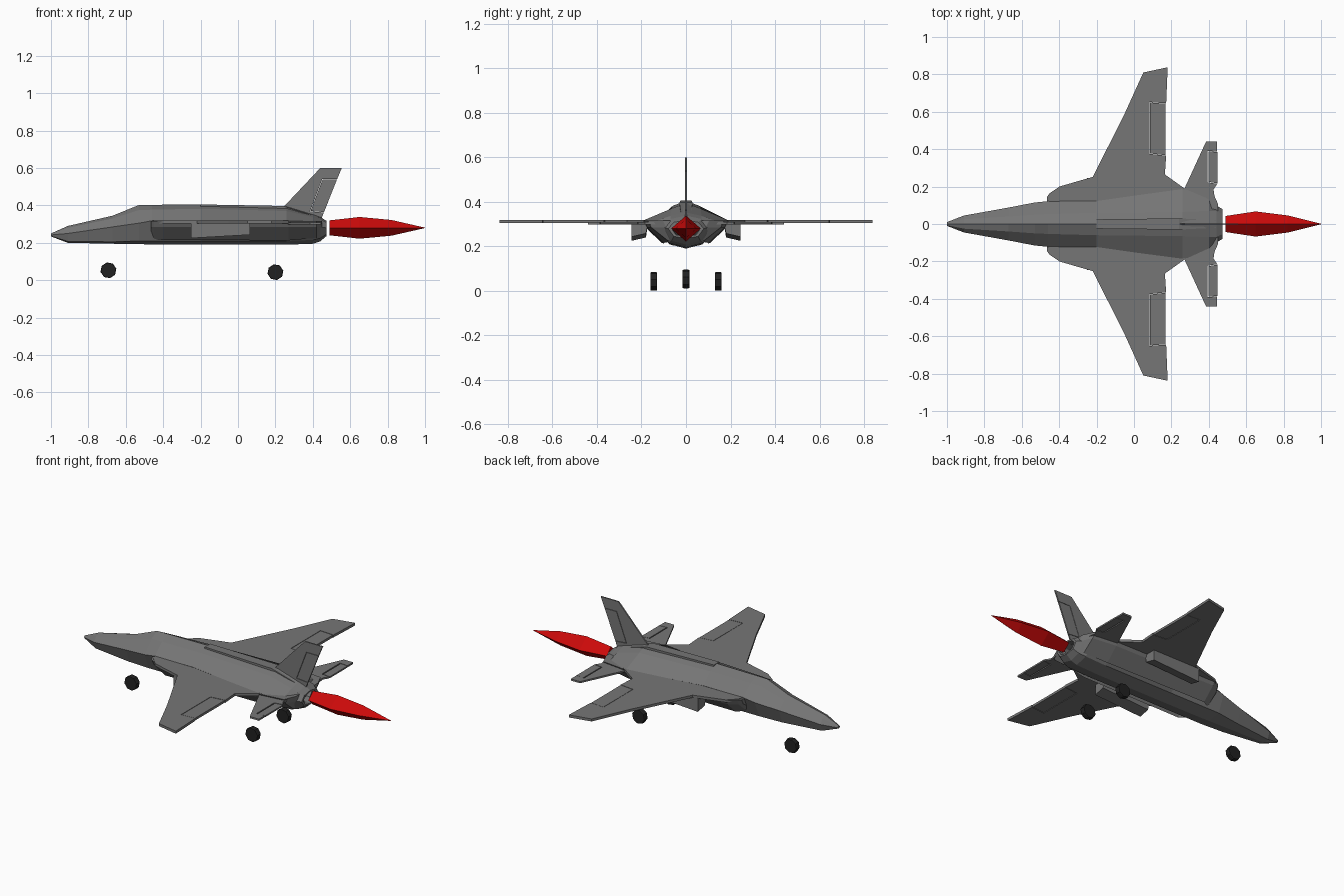
import bpy, bmesh
from math import pi, cos, sin
from mathutils import Vector

if "Cube" in bpy.data.objects:
    bpy.data.objects.remove(bpy.data.objects["Cube"])


def material(name, color):
    m = bpy.data.materials.new(name)
    m.diffuse_color = color
    m.use_nodes = True
    m.node_tree.nodes["Principled BSDF"].inputs["Base Color"].default_value = m.diffuse_color
    return m


grey = material("airframe_grey", (.18, .18, .18, 1))
black = material("tyre_black", (.015, .015, .015, 1))
red = material("flame_red", (.6, .003, .003, 1))


def loft(name, rings, mat=grey, mirror=False):
    """Skin equal-length closed rings of (x, y, z) and cap both ends."""
    bm = bmesh.new()
    loops = [[bm.verts.new(p) for p in r] for r in rings]
    n = len(rings[0])
    for a, b in zip(loops, loops[1:]):
        for i in range(n):
            j = (i + 1) % n
            bm.faces.new((a[i], a[j], b[j], b[i]))
    bm.faces.new(loops[0])
    bm.faces.new(loops[-1])
    bmesh.ops.recalc_face_normals(bm, faces=bm.faces)
    me = bpy.data.meshes.new(name)
    bm.to_mesh(me)
    bm.free()
    ob = bpy.data.objects.new(name, me)
    bpy.context.collection.objects.link(ob)
    me.materials.append(mat)
    if mirror:
        ob.modifiers.new("mirror", 'MIRROR').use_axis = (False, True, False)
    return ob


def flat_panel(name, pts, z0, z1):
    return loft(name, [[(x, y, z) for x, y in pts] for z in (z0, z1)], mirror=True)


def upright_panel(name, pts, half):
    return loft(name, [[(x, y, z) for x, z in pts] for y in (-half, half)])


def shrink(pts, gap):
    """Pull a panel outline in by a small gap toward its centre."""
    c = sum((Vector(p) for p in pts), Vector((0, 0))) / len(pts)
    return [tuple(v - gap if v > m else v + gap for v, m in zip(p, c)) for p in pts]


def hull_ring(x, top, shoulder, side, lower, bottom):
    half = [shoulder, side, lower]
    return ([(x, 0, top)] + [(x, y, z) for y, z in half] + [(x, 0, bottom)]
            + [(x, -y, z) for y, z in reversed(half)])


# Fuselage: nose, canopy hump, body, nozzle lip and recess
hull = [
    (-1.0, .25, (.006, .248), (.01, .242), (.006, .236), .234),
    (-.91, .29, (.025, .28), (.045, .25), (.03, .208), .2),
    (-.67, .345, (.04, .33), (.088, .285), (.06, .205), .195),
    (-.53, .402, (.05, .375), (.115, .305), (.075, .21), .193),
    (-.46, .403, (.053, .377), (.122, .318), (.075, .21), .191),
    (-.2, .405, (.06, .382), (.123, .32), (.075, .21), .19),
    (.26, .395, (.065, .37), (.188, .318), (.075, .21), .19),
    (.40, .352, (.07, .337), (.15, .309), (.075, .215), .195),
    (.44, .338, (.07, .323), (.1, .285), (.065, .225), .208),
    (.472, .318, (.055, .308), (.08, .28), (.055, .245), .235),
    (.472, .31, (.045, .3), (.065, .28), (.045, .252), .243),
    (.42, .305, (.04, .297), (.055, .28), (.04, .257), .25),
]
loft("fuselage", [hull_ring(*h) for h in hull])

# Dorsal spine strip, sinking into the tail
loft("spine", [[(x, -w, z - .03), (x, -w, z), (x, w, z), (x, w, z - .03)]
               for x, w, z in [(-.2, .025, .405), (.24, .03, .397), (.44, .02, .334)]])

# Engine intakes along the lower sides
loft("intake", [[(x, .07, .316), (x, y, .316), (x, y - .016, .285), (x, y - .09, zb)]
                for x, y, zb in [(-.465, .145, .235), (-.45, .165, .22), (-.40, .198, .215),
                                 (.27, .19, .213), (.42, .172, .226), (.45, .105, .245)]],
     mirror=True)

# Main wings, each notched for an aileron
aileron = [(.083, .375), (.172, .365), (.172, .645), (.083, .652)]
wing = [(-.46, .1), (-.45, .15), (-.40, .2), (-.22, .252), (-.05, .59), (.05, .81), (.18, .838),
        aileron[2], aileron[3], aileron[0], aileron[1], (.165, .265), (.27, .19), (.27, .1)]
flat_panel("wing", wing, .304, .319)
flat_panel("aileron", shrink(aileron, .0025), .3045, .3185)

# Tailplanes, each notched for an elevator
elevator = [(.393, .223), (.445, .215), (.445, .387), (.393, .391)]
tail = [(.25, .1), (.27, .19), (.385, .44), (.445, .44), elevator[2], elevator[3],
        elevator[0], elevator[1], (.425, .185), (.44, .08)]
flat_panel("tailplane", tail, .299, .309)
flat_panel("elevator", [(x + .004, y) for x, y in shrink(elevator, .0025)], .2995, .3085)

# Vertical fin, notched for its rudder
rudder = [(.45, .54), (.53, .54), (.459, .362), (.385, .368)]
fin = [(.24, .388), (.44, .6), (.555, .6), rudder[1], rudder[0], rudder[3], rudder[2],
       (.446, .328), (.30, .33)]
upright_panel("fin", fin, .004)
upright_panel("rudder", [(.452, .538), (.529, .538), (.46, .364), (.388, .37)], .004)

# Under-wing pods
loft("pod", [[(x, .17, .305), (x, .245, .305), (x, .245, zb), (x, .18, zb + .015)]
             for x, zb in [(-.25, .225), (.065, .243)]], mirror=True)


# Wheels
def wheel(name, x, y, z, r=.043, sides=8):
    def ring(dy, k):
        return [(x + r * k * cos(2 * pi * i / sides + .2), y + dy,
                 z + r * k * sin(2 * pi * i / sides + .2)) for i in range(sides)]
    return loft(name, [ring(-.015, .94), ring(-.01, 1), ring(.01, 1), ring(.015, .94)], black)


wheel("front_wheel", -.693, 0, .053)
for side, y in (("left", -.145), ("right", .145)):
    wheel(side + "_rear_wheel", .2, y, .043)

# Exhaust flame: four-sided tapering diamond
loft("exhaust_flame", [[(x, 0, .28 + h), (x, w, .28), (x, 0, .28 - h), (x, -w, .28)]
                       for x, w, h in [(.49, .043, .04), (.65, .067, .058),
                                       (.82, .046, .042), (1.0, .001, .001)]], red)
